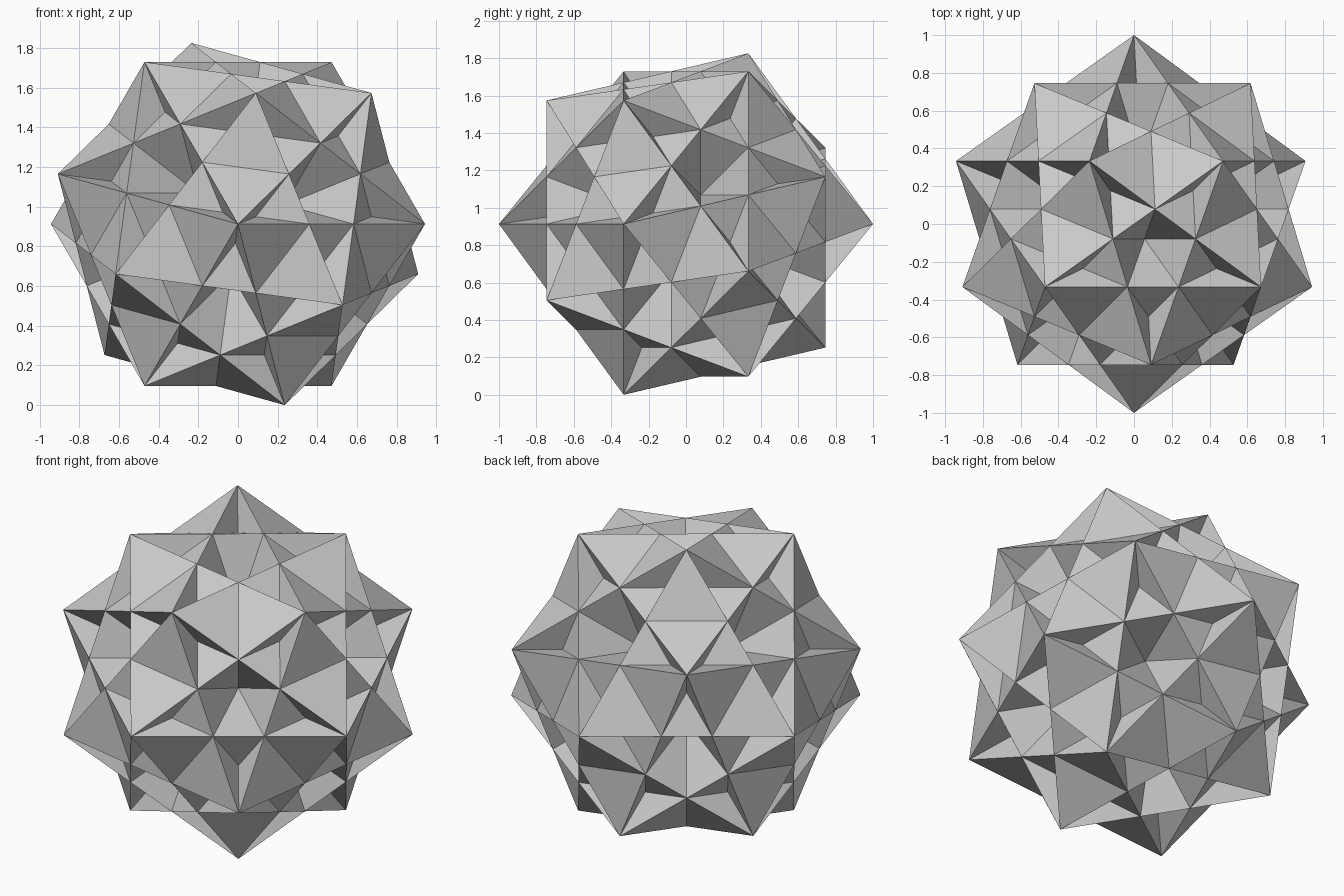
import bpy, bmesh
from math import sqrt, acos, atan2, sin, cos, radians
from mathutils import Vector

if "Cube" in bpy.data.objects:
    bpy.data.objects.remove(bpy.data.objects["Cube"])

# Corner points: the 20 corners of a dodecahedron with a three-fold axis along y
half = acos(sqrt(10) / 4)
step = radians(120)

def ring(y, start):
    r = sqrt(1 - y * y)
    return [Vector((r * cos(start + k * step), y, r * sin(start + k * step))) for k in range(3)]

front = [Vector((0, -1, 0))]
front += ring(-sqrt(5) / 3, step - half)
front += ring(-1 / 3, 0) + ring(-1 / 3, step - 2 * half)
corners = front + [-v for v in front]

# Pentagon groups, each ordered around its own axis
groups = {}
for v in corners:
    near = [w for w in corners if 0.7 < v.dot(w) < 0.8]
    for i in range(3):
        a, b = near[i], near[i - 1]
        n = (a - v).cross(b - v).normalized()
        if n.dot(v) < 0:
            n = -n
        top = n.dot(v)
        ids = [k for k, w in enumerate(corners) if abs(n.dot(w) - top) < 1e-3]
        e1 = (corners[ids[0]] - n * top).normalized()
        e2 = n.cross(e1)
        ids.sort(key=lambda k: atan2(corners[k].dot(e2), corners[k].dot(e1)))
        groups[frozenset(ids)] = ids

tris = []
edges = {}
g = (3 - sqrt(5)) / 2

# Sunken star on every pentagon: central pit plus five grooved arms
for ids in groups.values():
    p = [corners[k] for k in ids]
    c = sum(p, Vector()) / 5
    pit = c * (5 - 2 * sqrt(5))
    cross = [c - (p[(i + 3) % 5] - c) * g for i in range(5)]
    for i in range(5):
        c1, c2 = cross[i - 1], cross[i]
        x = p[i].lerp(pit, g)
        tris += [(c1, c2, pit), (c1, c2, x), (p[i], c1, x), (p[i], c2, x)]
        edges.setdefault(frozenset((ids[i], ids[(i + 1) % 5])), []).append(c2)

# Pair of flat triangles between neighbouring stars
for pair, (c1, c2) in edges.items():
    tris += [(corners[k], c1, c2) for k in pair]

# Mesh, standing on z = 0
lift = Vector((0, 0, -min(v.z for v in corners)))
bm = bmesh.new()
for t in tris:
    bm.faces.new([bm.verts.new(v + lift) for v in t])
bmesh.ops.remove_doubles(bm, verts=bm.verts[:], dist=1e-4)
bmesh.ops.recalc_face_normals(bm, faces=bm.faces[:])
mesh = bpy.data.meshes.new("star_polyhedron")
bm.to_mesh(mesh)
bm.free()
obj = bpy.data.objects.new("star_polyhedron", mesh)
bpy.context.collection.objects.link(obj)
